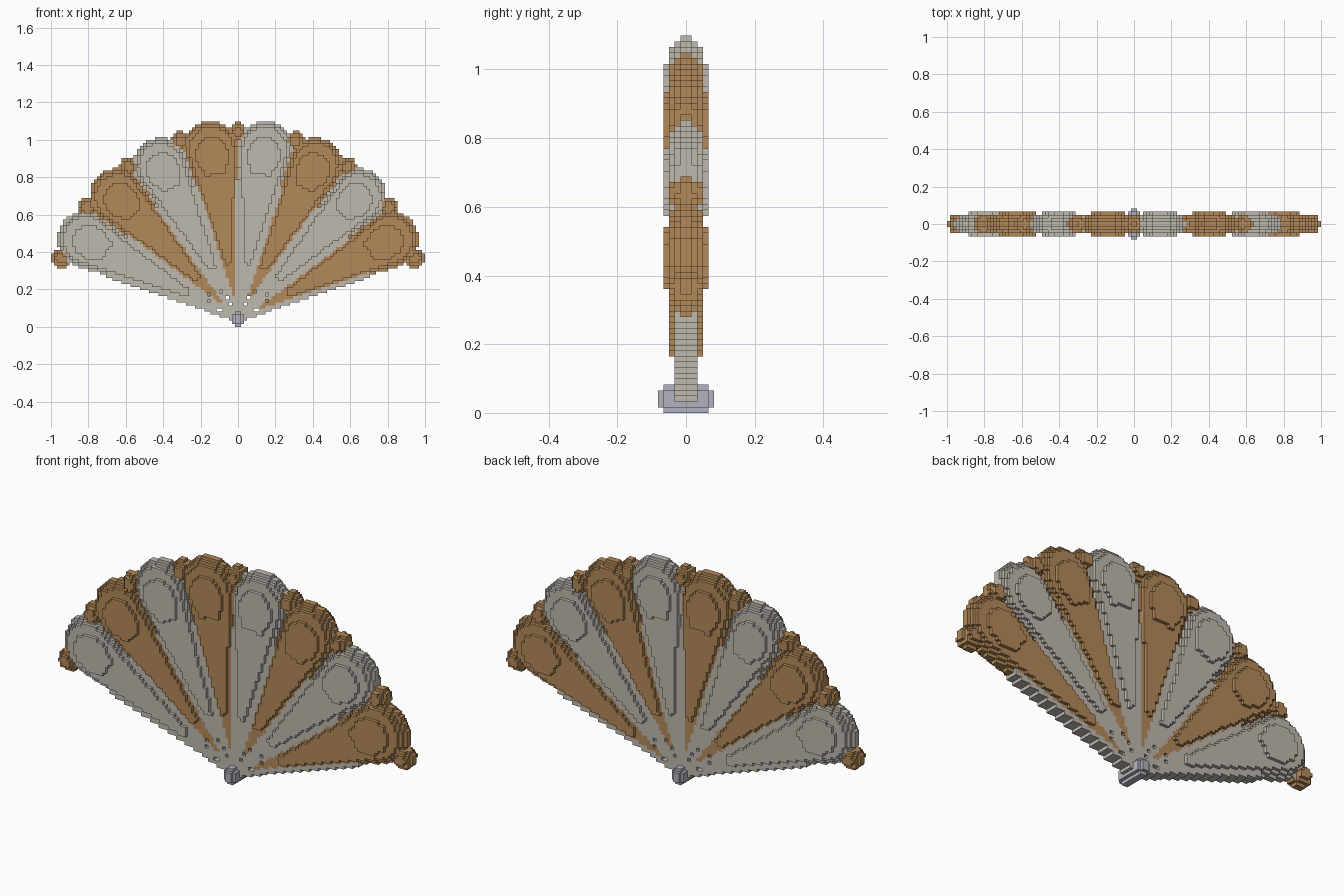
import bpy, bmesh, math

if "Cube" in bpy.data.objects:
    bpy.data.objects.remove(bpy.data.objects["Cube"], do_unlink=True)

NX, NZ = 122, 67              # block counts across and up
V = 2 / NX                    # block size
PIVOT = 0.04                  # height of the fan pivot
STEP = math.radians(17.8)     # angle between ribs
HEAD_U, HEAD_R = 0.92, 0.15   # rounded blade head
TAPER = math.asin(HEAD_R / HEAD_U)


def material(name, rgb):
    m = bpy.data.materials.new(name)
    m.use_nodes = True
    m.diffuse_color = (*rgb, 1)
    m.node_tree.nodes["Principled BSDF"].inputs["Base Color"].default_value = (*rgb, 1)
    return m


GREY = material("pale grey", (0.52, 0.49, 0.43))
BROWN = material("tan brown", (0.45, 0.25, 0.10))
STEEL = material("blue grey metal", (0.44, 0.45, 0.52))


def local(x, z, angle):
    """Distance along and sideways from a ray leaving the pivot."""
    z -= PIVOT
    return (x * math.sin(angle) + z * math.cos(angle),
            abs(x * math.cos(angle) - z * math.sin(angle)))


def blade_depth(u, w):
    """How far a point lies inside the tapered, round-headed outline."""
    if (u - HEAD_U) * math.cos(TAPER) + w * math.sin(TAPER) > 0 or u > HEAD_U:
        return HEAD_R - math.hypot(u - HEAD_U, w)
    return u * math.sin(TAPER) - w * math.cos(TAPER)


def blade_level(u, w, d):
    """Half thickness in blocks: rim, base, raised panel, raised drop."""
    if d <= 0 or u < 0.13:
        return 0
    drop = math.hypot(u - 0.9, w) < 0.087 if u > 0.9 else (
        u > 0.785 and w < min(0.087, 0.05 + (u - 0.785) * 0.45))
    if drop:
        return 4
    if d > 0.03 and u > 0.30:
        return 3
    return 2 if d > 0.015 else 1


def pin_level(x, z):
    """Stepped round pin through the pivot."""
    a, b = abs(x) / V, abs(z - 2.5 * V) / V
    if a < 1 and b < 1.6:
        return 5
    return 4 if (a < 1 and b < 2.6) or (a < 2 and b < 1.6) else 0


def column(x, z):
    """Part name and half thickness at one block position."""
    level = pin_level(x, z)
    if level:
        return "pivot_pin", level
    best, part, level = 0, None, 0
    for k in range(8):
        u, w = local(x, z, (k - 3.5) * STEP)
        d = blade_depth(u, w)
        if d > best:
            h = blade_level(u, w, d)
            if h:
                best, part, level = d, f"blade_{k + 1}", h
    for k in range(9):
        u, w = local(x, z, (k - 4) * STEP)
        # rounded knob at the rib tip
        r = math.hypot(u - 1.003, w)
        h = 3 if r < 0.028 else 2 if r < 0.04 else 1 if r < 0.05 else 0
        if h > level:
            part, level = f"rib_tip_{k + 1}", h
        # slim rib
        if 0 < u < 0.74 and w < 0.013 and level <= 2:
            part, level = f"rib_{k + 1}", 2
    return part, level


cells = {}
for i in range(NX):
    for j in range(NZ):
        part, level = column((i + 0.5) * V - 1, (j + 0.5) * V)
        if level:
            cells[i, j] = part, level


def build(part, mat):
    """Mesh the exposed faces of all block columns of one part."""
    bm = bmesh.new()
    cache = {}

    def face(*points):
        for p in points:
            if p not in cache:
                cache[p] = bm.verts.new((p[0] * V - 1, p[1] * V, p[2] * V))
        bm.faces.new([cache[p] for p in points])

    for (i, j), (name, h) in cells.items():
        if name != part:
            continue
        ring = [(i, j), (i + 1, j), (i + 1, j + 1), (i, j + 1)]
        face(*[(x, -h, z) for x, z in ring])
        face(*[(x, h, z) for x, z in reversed(ring)])
        sides = [(0, -1), (1, 0), (0, 1), (-1, 0)]
        for n, (di, dj) in enumerate(sides):
            other = cells.get((i + di, j + dj), (None, 0))[1]
            if other >= h:
                continue
            (ax, az), (bx, bz) = ring[n], ring[(n + 1) % 4]
            spans = [(-h, -other), (other, h)] if other else [(-h, h)]
            for lo, hi in spans:
                face((ax, lo, az), (ax, hi, az), (bx, hi, bz), (bx, lo, bz))
    mesh = bpy.data.meshes.new(part)
    bm.to_mesh(mesh)
    bm.free()
    mesh.materials.append(mat)
    bpy.context.collection.objects.link(bpy.data.objects.new(part, mesh))


for part in sorted({name for name, _ in cells.values()}):
    if part == "pivot_pin":
        mat = STEEL
    elif part.startswith("rib_tip"):
        mat = BROWN
    elif part.startswith("rib"):
        mat = GREY
    else:
        mat = GREY if int(part[-1]) % 2 else BROWN
    build(part, mat)
